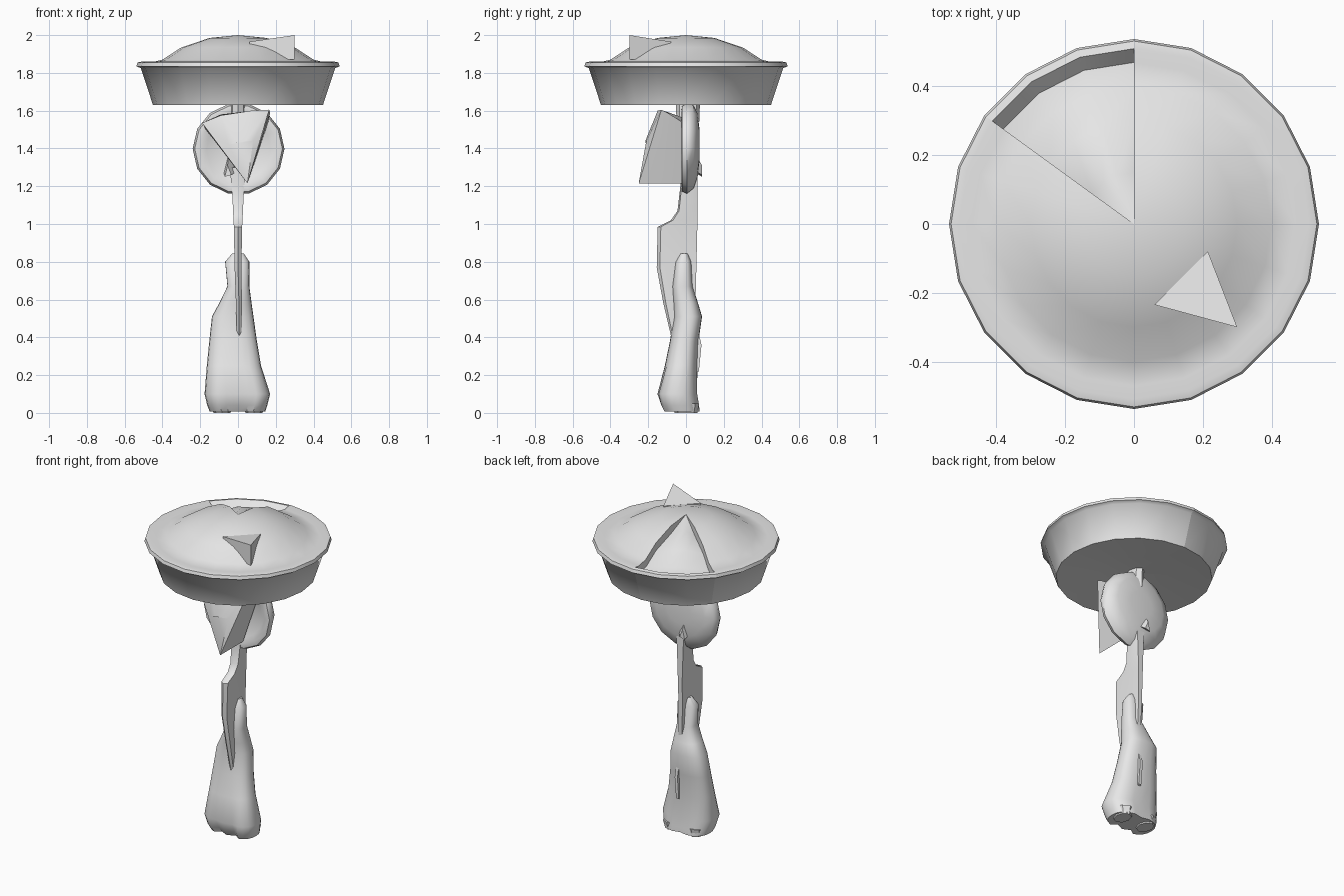
import bpy, bmesh, math
from mathutils import Vector

if "Cube" in bpy.data.objects:
    bpy.data.objects.remove(bpy.data.objects["Cube"])

grey = bpy.data.materials.new("light_grey")
grey.diffuse_color = (0.8, 0.8, 0.8, 1)
grey.use_nodes = True
grey.node_tree.nodes["Principled BSDF"].inputs["Base Color"].default_value = grey.diffuse_color


def finish(name, bm, angle=40):
    bmesh.ops.remove_doubles(bm, verts=bm.verts, dist=0.0005)
    bmesh.ops.recalc_face_normals(bm, faces=bm.faces)
    me = bpy.data.meshes.new(name)
    bm.to_mesh(me)
    bm.free()
    ob = bpy.data.objects.new(name, me)
    bpy.context.collection.objects.link(ob)
    me.materials.append(grey)
    bpy.ops.object.select_all(action='DESELECT')
    ob.select_set(True)
    bpy.context.view_layer.objects.active = ob
    bpy.ops.object.shade_smooth_by_angle(angle=math.radians(angle))
    return ob


def loft(name, rings, angle=40, caps=True):
    """Skin a list of equal-length closed rings of points."""
    bm = bmesh.new()
    vs = [[bm.verts.new(p) for p in r] for r in rings]
    n = len(vs[0])
    for a, b in zip(vs, vs[1:]):
        for i in range(n):
            j = (i + 1) % n
            bm.faces.new((a[i], a[j], b[j], b[i]))
    if caps:
        bm.faces.new(vs[0])
        bm.faces.new(vs[-1])
    return finish(name, bm, angle)


def oval(cx, cy, z, rx, ry, n=12):
    return [(cx + rx * math.cos(2 * math.pi * i / n), cy + ry * math.sin(2 * math.pi * i / n), z)
            for i in range(n)]


def hull(name, pts, angle=30):
    bm = bmesh.new()
    for p in pts:
        bm.verts.new(p)
    res = bmesh.ops.convex_hull(bm, input=bm.verts)
    bmesh.ops.delete(bm, geom=list({g for g in res["geom_interior"] if isinstance(g, bmesh.types.BMVert)}),
                     context='VERTS')
    return finish(name, bm, angle)


# Hat: one turned profile, cut into a large sector and a small sunken wedge
PROFILE = [(0, 1.66), (0.2, 1.65), (0.45, 1.63), (0.515, 1.825), (0.538, 1.835), (0.532, 1.855),
           (0.51, 1.86), (0.47, 1.853), (0.40, 1.87), (0.30, 1.935), (0.15, 1.985), (0, 2.0)]


def hat_sector(name, start, steps, sink=0.0):
    bm = bmesh.new()
    cols = []
    for i in range(steps + 1):
        a = math.radians(start + 18 * i)
        edge = abs(2 * i / steps - 1)          # 1 at the cut edges, 0 in the middle
        col = []
        for k, (r, z) in enumerate(PROFILE):
            drop = sink * (0.25 + 0.75 * edge) if 7 <= k <= 10 else 0
            col.append(bm.verts.new((r * math.cos(a), r * math.sin(a), z - drop)))
        cols.append(col)
    for a, b in zip(cols, cols[1:]):
        for k in range(len(PROFILE) - 1):
            bm.faces.new((a[k], b[k], b[k + 1], a[k + 1]))
    bm.faces.new(cols[0])
    bm.faces.new(cols[-1])
    return finish(name, bm, 50)


hat_sector("hat", 144, 17)
hat_sector("hat_wedge", 90, 3, 0.05)

# Three-cornered chip standing on the hat
tri = [(0.30, -0.30, 2.0), (0.06, -0.235, 1.965), (0.215, -0.08, 1.965)]
hull("hat_chip", tri + [(x, y, 1.87) for x, y, z in tri])

# Head: upright pebble-like disc facing forward
head = []
for y, r, dz in [(-0.005, 0.17, 0), (-0.025, 0.20, 0), (-0.02, 0.232, 0), (0.005, 0.243, 0),
                 (0.04, 0.225, 0.01), (0.062, 0.17, 0.02), (0.072, 0.08, 0.02)]:
    head.append([(0.003 + r * math.cos(2 * math.pi * i / 14), y,
                  1.398 + dz + r * math.sin(2 * math.pi * i / 14)) for i in range(14)])
loft("head", head, 50)

# Neck peg between head and hat
loft("neck", [oval(0, 0.01, 1.54, 0.045, 0.06, 8), oval(0, 0.01, 1.67, 0.04, 0.065, 8)])

# Beak: triangular face wedge hanging forward of the head
loft("beak", [
    [(0.05, -0.02, 1.215), (0.16, -0.02, 1.54), (0.08, -0.02, 1.565), (-0.09, -0.02, 1.545), (-0.17, -0.02, 1.50)],
    [(0.05, -0.12, 1.215), (0.17, -0.10, 1.59), (0.08, -0.12, 1.60), (-0.09, -0.12, 1.58), (-0.185, -0.09, 1.53)],
    [(0.05, -0.25, 1.215), (0.165, -0.13, 1.605), (0.07, -0.15, 1.60), (-0.09, -0.15, 1.575), (-0.19, -0.12, 1.535)],
    [(0.05, -0.25, 1.218), (0.08, -0.21, 1.44), (0.04, -0.215, 1.44), (-0.01, -0.215, 1.43), (-0.05, -0.20, 1.42)],
], 35)

# Small splinters on the front and back of the head
for name, y0, y1, cx in [("front_splinter", 0.0, -0.05, -0.04), ("back_splinter", 0.05, 0.085, -0.02)]:
    hull(name, [(cx - 0.035, y0, 1.27), (cx + 0.035, y0, 1.28), (cx - 0.01, y0, 1.37),
                (cx - 0.03, y1, 1.25), (cx + 0.005, y1, 1.26), (cx - 0.015, y1, 1.31)])

# Body blade: thin in x, deep in y; rows are z, front y, back y, half width, centre x
BLADE = [(1.30, -0.03, 0.06, 0.04, -0.005), (1.20, -0.03, 0.06, 0.033, 0), (1.07, -0.045, 0.06, 0.026, 0),
         (1.02, -0.08, 0.06, 0.024, 0), (0.985, -0.15, 0.06, 0.022, 0), (0.77, -0.155, 0.055, 0.018, 0),
         (0.58, -0.12, 0.05, 0.016, 0.005), (0.41, -0.08, 0.04, 0.012, 0.006)]
rings = []
for z, f, b, w, cx in BLADE:
    d = b - f
    rings.append([(cx - w, f + d * 0.08, z), (cx, f, z), (cx + w, f + d * 0.08, z), (cx + w, f + d * 0.6, z),
                  (cx + w * 0.7, b, z), (cx - w * 0.7, b, z), (cx - w, f + d * 0.6, z)])
loft("body_blade", rings, 45)

# Bell-shaped lower body; rows are z, left x, right x, front y, back y, depth of foot grooves
BELL = [(0.008, -0.15, 0.145, -0.125, 0.075, 0.035), (0.04, -0.163, 0.155, -0.142, 0.072, 0.03),
        (0.10, -0.177, 0.17, -0.157, 0.062, 0.015), (0.25, -0.165, 0.122, -0.112, 0.06, 0),
        (0.38, -0.152, 0.10, -0.085, 0.066, 0), (0.51, -0.138, 0.082, -0.065, 0.085, 0),
        (0.58, -0.10, 0.072, -0.068, 0.064, 0), (0.67, -0.056, 0.06, -0.072, 0.035, 0),
        (0.80, -0.068, 0.06, -0.055, 0.028, 0), (0.845, -0.03, 0.03, -0.03, 0.01, 0)]
rings = []
for z, l, r, f, b, g in BELL:
    ring = []
    for i in range(24):
        a = 2 * math.pi * i / 24
        c, s = math.cos(a), math.sin(a)
        c2 = math.copysign(abs(c) ** 0.8, c)
        s2 = math.copysign(abs(s) ** 0.8, s)
        x = (l + r) / 2 + c2 * (r - l) / 2
        y = (f + b) / 2 + s2 * (b - f) / 2
        if i in (17, 19):                      # toe grooves at the front
            y += g
        if i in (6, 18):                       # cleft between the feet
            y -= math.copysign(g * 0.4, s)
        ring.append((x, y, z))
    rings.append(ring)
loft("lower_body", rings, 50)

# Heel pads, mirrored
for side in (-1, 1):
    loft("heel", [oval(side * 0.085, 0.0, 0.0, 0.045, 0.06, 8), oval(side * 0.085, 0.0, 0.05, 0.06, 0.07, 8)])

# Thin fin along the back of the lower body
hull("back_fin", [(x, y, z) for x in (0.003, 0.022)
                  for y, z in ((0.03, 0.2), (0.068, 0.22), (0.082, 0.36), (0.05, 0.5))])
